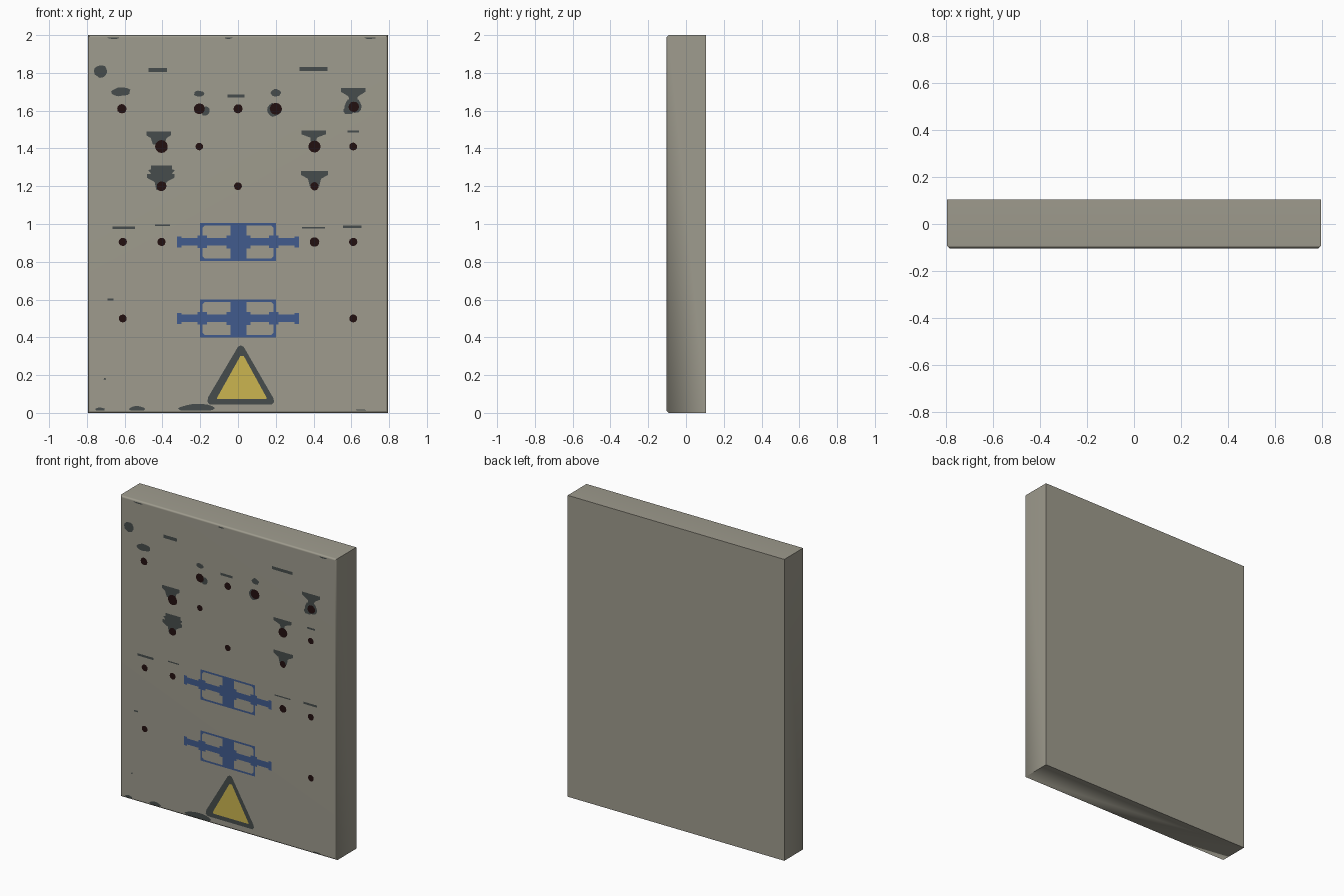
import bpy, bmesh, math, random

if "Cube" in bpy.data.objects:
    bpy.data.objects.remove(bpy.data.objects["Cube"])
random.seed(4)

FRONT = -0.104


def material(name, rgb):
    m = bpy.data.materials.new(name)
    m.diffuse_color = (*rgb, 1)
    m.use_nodes = True
    m.node_tree.nodes["Principled BSDF"].inputs["Base Color"].default_value = m.diffuse_color
    return m


BEIGE = material("warm grey panel", (0.345, 0.33, 0.27))
GREY = material("dark grey stain", (0.062, 0.073, 0.072))
BLUE = material("blue paint", (0.052, 0.105, 0.27))
YELLOW = material("warning yellow", (0.60, 0.46, 0.08))
HOLE = material("dark brown hole", (0.016, 0.005, 0.005))


def make_object(name, bm, mat):
    me = bpy.data.meshes.new(name)
    bm.to_mesh(me)
    bm.free()
    me.materials.append(mat)
    ob = bpy.data.objects.new(name, me)
    bpy.context.collection.objects.link(ob)
    return ob


def decal(name, polys, mat, layer):
    """Flat painted shapes just in front of the panel, given as (x, z) outlines."""
    bm = bmesh.new()
    for poly in polys:
        bm.faces.new([bm.verts.new((x, FRONT - 0.0012 * layer, z)) for x, z in poly])
    bm.normal_update()
    for f in bm.faces:
        if f.normal.y > 0:
            f.normal_flip()
    return make_object(name, bm, mat)


def rect(x0, x1, z0, z1):
    return [(x0, z0), (x1, z0), (x1, z1), (x0, z1)]


def blob(x, z, w, h, n=14, rough=0.12):
    pts = []
    for i in range(n):
        a = 2 * math.pi * i / n
        r = 1 + random.uniform(-rough, rough)
        px = max(-0.782, min(0.782, x + w / 2 * r * math.cos(a)))
        pz = max(0.012, min(1.988, z + h / 2 * r * math.sin(a)))
        pts.append((px, pz))
    return pts


def funnel(x, top, bottom, w, neck):
    """Drip stain: wide at the top, tapering to a neck."""
    mid = top - (top - bottom) * 0.5
    return [(x - neck / 2, bottom), (x + neck / 2, bottom), (x + neck * 0.7, mid),
            (x + w / 2, top - 0.02), (x + w / 2, top), (x - w / 2, top),
            (x - w / 2, top - 0.02), (x - neck * 0.7, mid)]


# Main slab, chamfered around the front face only
bm = bmesh.new()
bmesh.ops.create_cube(bm, size=1)
for v in bm.verts:
    v.co = (v.co.x * 1.59, FRONT if v.co.y < 0 else 0.105, (v.co.z + 0.5) * 2)
front_edges = [e for e in bm.edges if all(v.co.y < 0 for v in e.verts)]
bmesh.ops.bevel(bm, geom=front_edges, offset=0.012, segments=1, affect='EDGES')
slab = make_object("panel_slab", bm, BEIGE)
bpy.context.view_layer.objects.active = slab
slab.select_set(True)
bpy.ops.object.shade_smooth_by_angle(angle=math.radians(60))
slab.modifiers.new("even_shading", 'WEIGHTED_NORMAL').keep_sharp = True

# Thin horizontal scuffs: x, z, width, height
bars = [(-.425, 1.815, .10, .022), (.40, 1.82, .15, .020), (-.01, 1.677, .09, .016),
        (.61, 1.49, .06, .012), (-.605, .98, .12, .015), (-.40, .994, .08, .008),
        (.40, .98, .12, .008), (.605, .985, .10, .014), (-.675, .60, .03, .010)]
decal("scuff_bars", [rect(x - w / 2, x + w / 2, z - h / 2, z + h / 2)
                     for x, z, w, h in bars], GREY, 1)

# Rough patches: x, z, width, height
patches = [(-.725, 1.808, .07, .07), (-.62, 1.70, .10, .045), (-.205, 1.69, .055, .03),
           (.20, 1.695, .055, .04), (.61, 1.625, .09, .08), (.585, 1.60, .05, .04),
           (-.172, 1.597, .045, .05), (.19, 1.603, .08, .07), (-.73, .018, .05, .02),
           (-.535, .02, .08, .035), (-.22, .025, .18, .045), (.65, .014, .05, .01),
           (-.66, 1.985, .06, .01), (-.05, 1.985, .04, .01), (.70, 1.985, .06, .01),
           (-.705, .18, .012, .01)]
decal("stain_patches", [blob(*p) for p in patches], GREY, 1)

# Drip stains around the upper holes
drips = [(.61, 1.72, 1.63, .13, .035), (-.42, 1.49, 1.42, .13, .06),
         (.40, 1.495, 1.42, .13, .025), (-.41, 1.265, 1.18, .145, .045),
         (-.405, 1.31, 1.26, .11, .10), (.405, 1.28, 1.20, .145, .05)]
decal("drip_stains", [funnel(*d) for d in drips], GREY, 1)

# Bolt holes: x, z, radius
holes = [(-.615, 1.61, .025), (-.205, 1.61, .029), (0, 1.61, .024), (.20, 1.61, .032),
         (.613, 1.62, .028), (-.405, 1.41, .034), (-.205, 1.41, .02), (.405, 1.41, .032),
         (.61, 1.41, .021), (-.405, 1.20, .026), (0, 1.20, .021), (.405, 1.20, .022),
         (-.61, .905, .022), (-.405, .905, .022), (.405, .905, .025), (.61, .905, .022),
         (-.61, .50, .021), (.61, .50, .021)]
decal("bolt_holes", [blob(x, z, 2 * r, 2 * r, 12, 0.03) for x, z, r in holes], HOLE, 3)

# Blue stencils: framed windows with a centre post and a long crossbar
for name, cz in (("upper_stencil", .905), ("lower_stencil", .50)):
    t = 0.012
    parts = [rect(-.04, .045, cz - .1, cz + .1)]
    for s in (-1, 1):
        inner = .045 if s > 0 else .04
        spans = [(inner, .2, .1 - t, .1), (inner, .2, -.1, -.1 + t),
                 (.2 - t, .2, .02, .1 - t), (.2 - t, .2, -.1 + t, -.02),
                 (inner, .30, -.02, .02), (.30, .322, -.03, .03),
                 (.165, .215, .02, .033), (.165, .215, -.033, -.02),
                 (inner, inner + .02, .02, .035), (inner, inner + .02, -.035, -.02)]
        for a, b, z0, z1 in spans:
            x0, x1 = sorted((s * a, s * b))
            parts.append(rect(x0, x1, cz + z0, cz + z1))
        # window corner fillets
        for zs in (-1, 1):
            x, z, r = s * (.2 - t), cz + zs * (.1 - t), .012
            parts.append([(x, z), (x - s * r, z), (x, z - zs * r)])
    decal(name, parts, BLUE, 2)

# Warning triangle: dark border and yellow centre
decal("warning_border", [[(-.15, .045), (.18, .045), (.192, .058), (.186, .08),
                          (.03, .35), (.015, .358), (0, .35), (-.157, .085),
                          (-.163, .06)]], GREY, 2)
decal("warning_centre", [[(-.11, .073), (.152, .073), (.152, .08), (.03, .302),
                          (.013, .302), (-.11, .082)]], YELLOW, 3)
